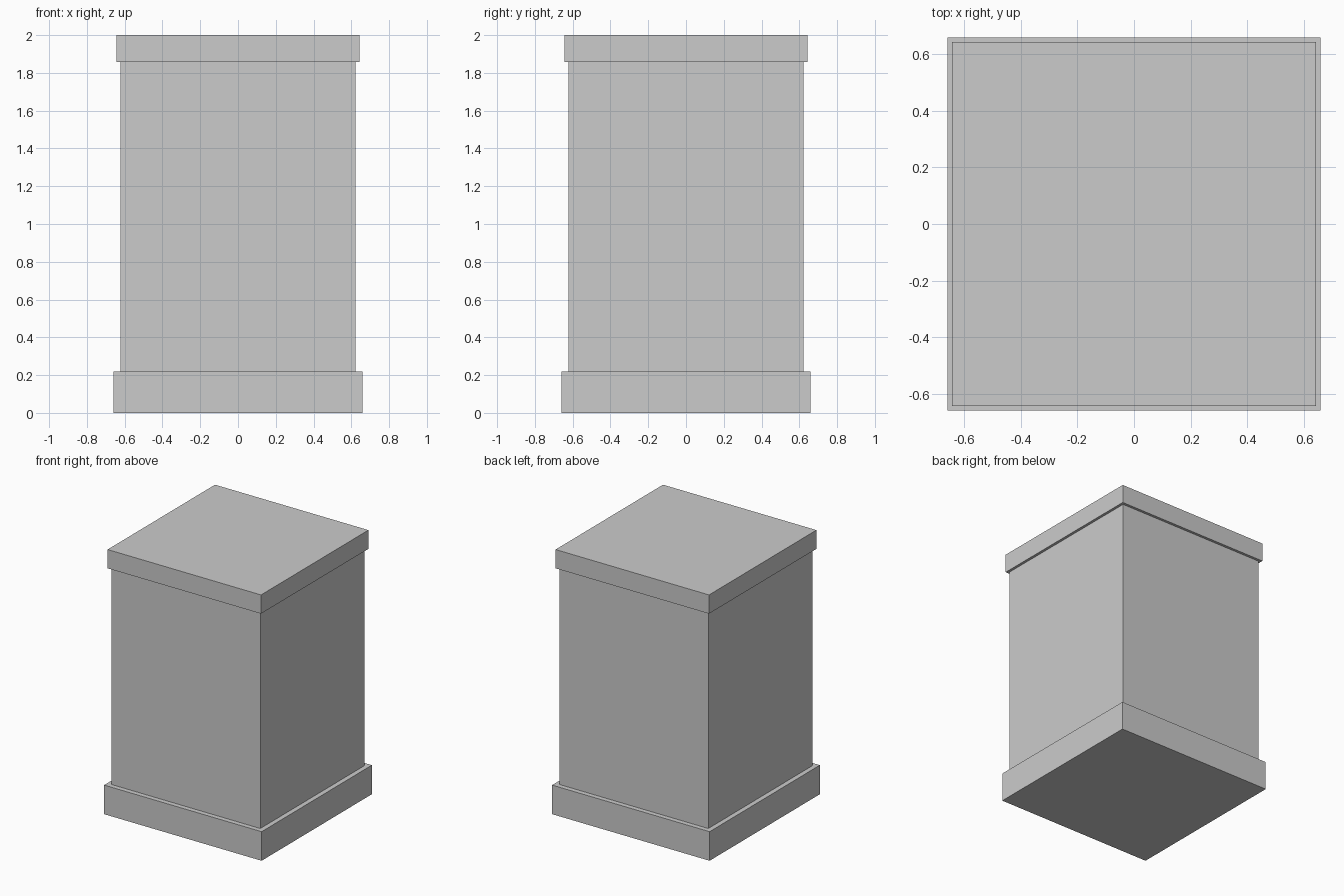
import bpy

if "Cube" in bpy.data.objects:
    bpy.data.objects.remove(bpy.data.objects["Cube"])


def block(name, half_width, bottom, top):
    """Square block centred on the z axis between two heights."""
    bpy.ops.mesh.primitive_cube_add(size=1, location=(0, 0, (bottom + top) / 2))
    obj = bpy.context.object
    obj.name = name
    obj.scale = (2 * half_width, 2 * half_width, top - bottom)
    bpy.ops.object.transform_apply(location=False, rotation=False, scale=True)
    return obj


# Wide plinth at the foot
block("base_plinth", 0.659, 0.0, 0.22)
# Plain square shaft
block("pedestal_body", 0.622, 0.22, 1.858)
# Slightly overhanging top slab
block("top_cap", 0.642, 1.858, 2.0)
